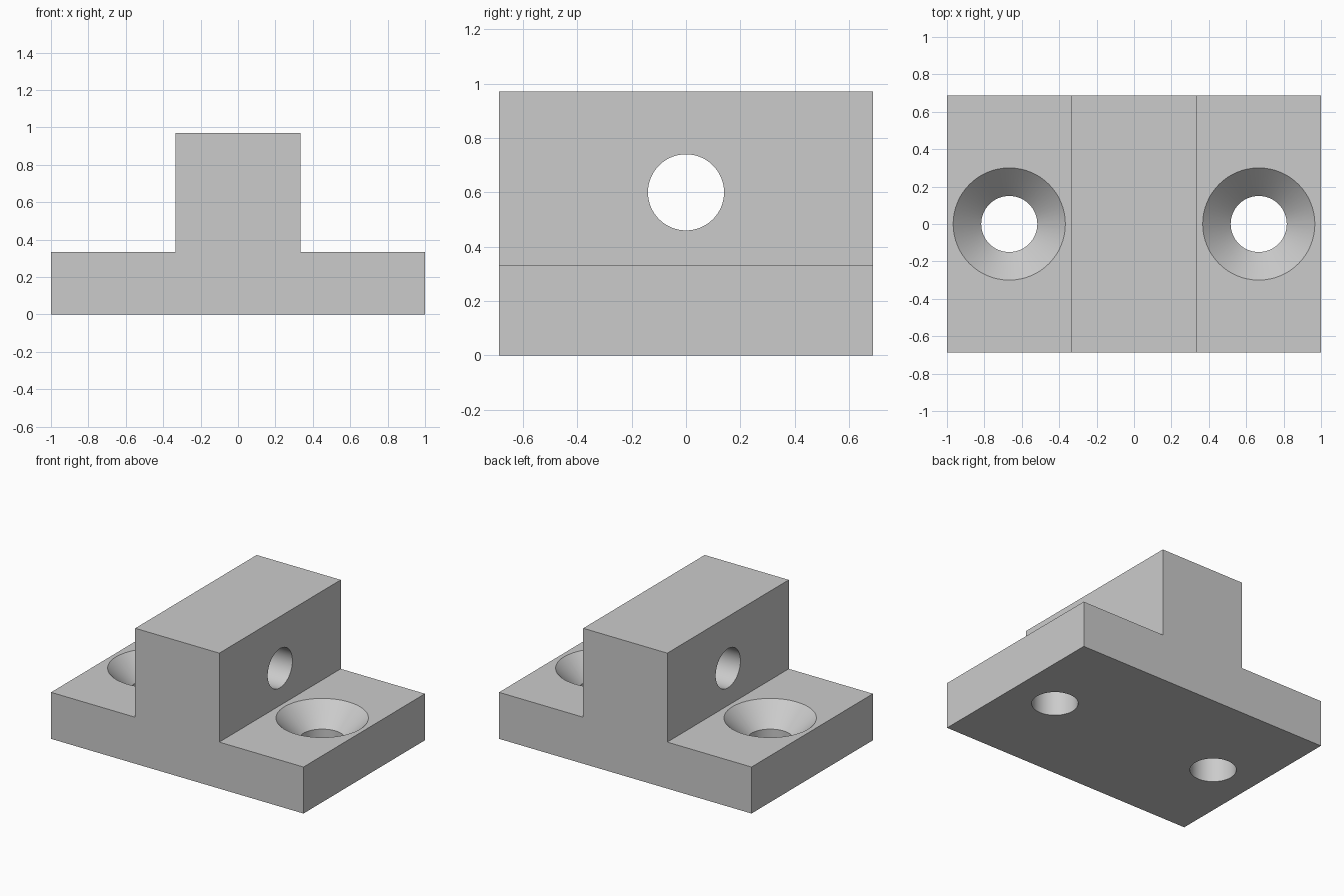
import bpy, bmesh, math
from mathutils import Matrix

cube = bpy.data.objects.get("Cube")
if cube:
    bpy.data.objects.remove(cube, do_unlink=True)

SEGMENTS = 64
HALF_DEPTH = 0.687
FLANGE_TOP = 0.333
HEIGHT = 0.97
RIB_HALF = 0.333
HOLE_X = 0.667

grey = bpy.data.materials.new("plain grey")
grey.use_nodes = True
grey.diffuse_color = (0.6, 0.6, 0.6, 1)
grey.node_tree.nodes["Principled BSDF"].inputs["Base Color"].default_value = (0.6, 0.6, 0.6, 1)


def make_object(name, bm):
    bmesh.ops.recalc_face_normals(bm, faces=bm.faces)
    mesh = bpy.data.meshes.new(name)
    bm.to_mesh(mesh)
    bm.free()
    mesh.materials.append(grey)
    obj = bpy.data.objects.new(name, mesh)
    bpy.context.collection.objects.link(obj)
    return obj


def revolved(name, profile, matrix):
    """Closed solid from (radius, height) rings around local z."""
    bm = bmesh.new()
    rings = []
    for r, z in profile:
        angles = [2 * math.pi * i / SEGMENTS for i in range(SEGMENTS)]
        rings.append([bm.verts.new((r * math.cos(a), r * math.sin(a), z)) for a in angles])
    for low, high in zip(rings, rings[1:]):
        for i in range(SEGMENTS):
            j = (i + 1) % SEGMENTS
            bm.faces.new((low[i], low[j], high[j], high[i]))
    bm.faces.new(rings[0][::-1])
    bm.faces.new(rings[-1])
    bm.transform(matrix)
    return make_object(name, bm)


# Inverted T profile extruded front to back
half = [(1, 0), (1, FLANGE_TOP), (RIB_HALF, FLANGE_TOP), (RIB_HALF, HEIGHT)]
outline = half + [(-x, z) for x, z in reversed(half)]
bm = bmesh.new()
face = bm.faces.new([bm.verts.new((x, -HALF_DEPTH, z)) for x, z in outline])
extruded = bmesh.ops.extrude_face_region(bm, geom=[face])
moved = [g for g in extruded["geom"] if isinstance(g, bmesh.types.BMVert)]
bmesh.ops.translate(bm, verts=moved, vec=(0, 2 * HALF_DEPTH, 0))
block = make_object("mounting_block", bm)

# Countersunk screw holes in both flanges, and a cross bore through the rib
screw_profile = [(0.15, -0.1), (0.15, 0.183), (0.32, 0.353)]
cutters = [revolved("screw_hole_cutter", screw_profile, Matrix.Translation((s * HOLE_X, 0, 0)))
           for s in (-1, 1)]
bore_matrix = Matrix.Translation((0, 0, 0.6)) @ Matrix.Rotation(math.pi / 2, 4, "Y")
cutters.append(revolved("cross_bore_cutter", [(0.14, -0.5), (0.14, 0.5)], bore_matrix))

bpy.ops.object.select_all(action="DESELECT")
block.select_set(True)
bpy.context.view_layer.objects.active = block
for cutter in cutters:
    cutter.hide_render = True
    cut = block.modifiers.new("cut", "BOOLEAN")
    cut.operation = "DIFFERENCE"
    cut.solver = "EXACT"
    cut.object = cutter
    bpy.ops.object.modifier_apply(modifier=cut.name)
    bpy.data.objects.remove(cutter, do_unlink=True)

# Smooth hole walls, crisp edges elsewhere
bpy.ops.object.shade_smooth_by_angle(angle=math.radians(30))
